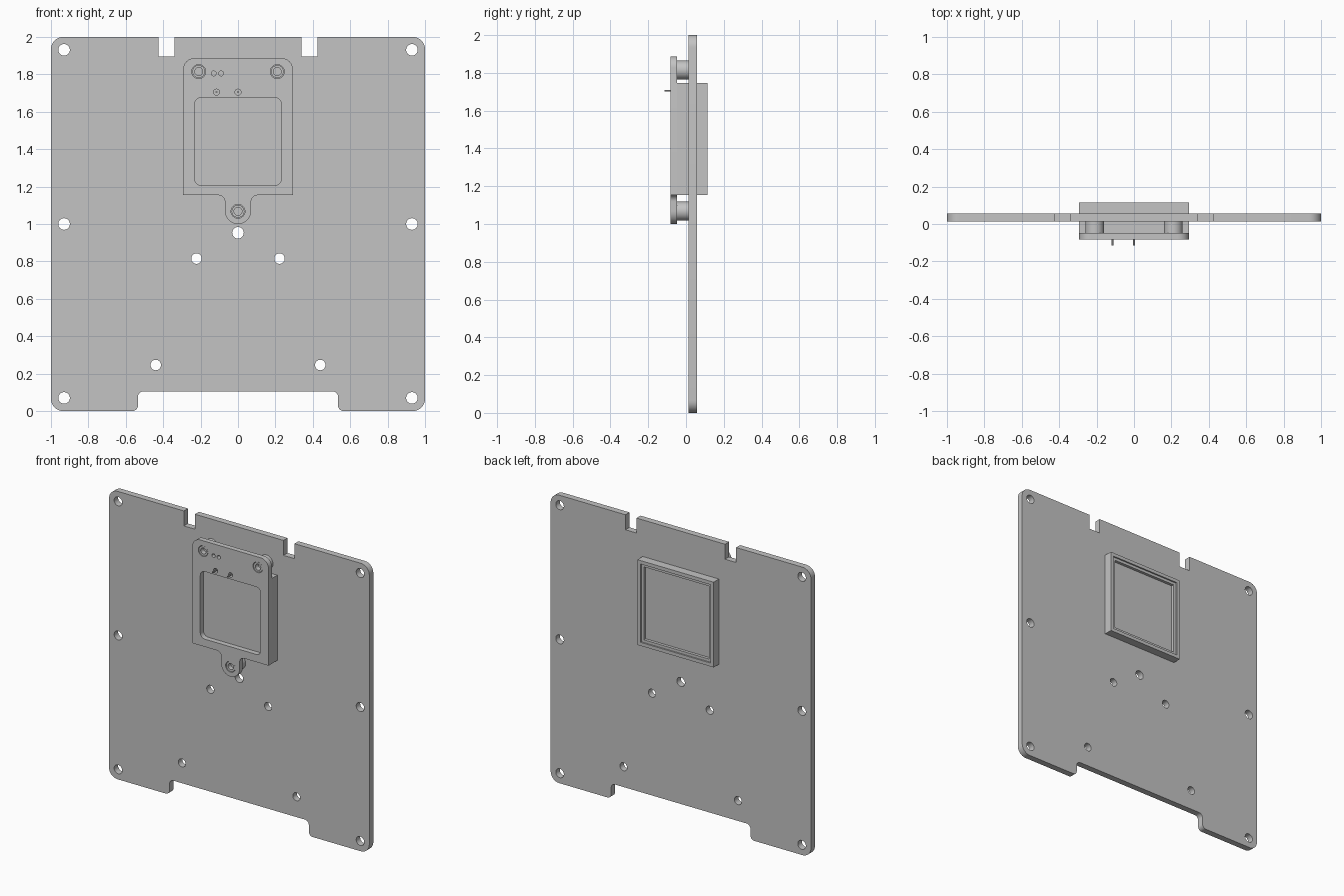
import bpy, math
from mathutils import Vector, Matrix

cube = bpy.data.objects.get("Cube")
if cube:
    bpy.data.objects.remove(cube, do_unlink=True)

grey = bpy.data.materials.new("light grey")
grey.use_nodes = True
tone = (0.553, 0.553, 0.553, 1)
grey.diffuse_color = tone
grey.node_tree.nodes["Principled BSDF"].inputs["Base Color"].default_value = tone


def rounded(corners, steps=8):
    """Outline of a polygon whose (x, z, radius) corners are filleted."""
    out = []
    for i, (x, z, r) in enumerate(corners):
        p = Vector((x, z))
        if r == 0:
            out.append(p)
            continue
        a = (Vector(corners[i - 1][:2]) - p).normalized()
        b = (Vector(corners[(i + 1) % len(corners)][:2]) - p).normalized()
        half = a.angle(b) / 2
        centre = p + (a + b).normalized() * r / math.sin(half)
        start = p + a * r / math.tan(half) - centre
        sweep = start.angle_signed(p + b * r / math.tan(half) - centre)
        for k in range(steps + 1):
            # angle_signed is clockwise, Matrix.Rotation is counter-clockwise
            out.append(centre + Matrix.Rotation(-sweep * k / steps, 2) @ start)
    return out


def rect(w, z0, z1, r=0):
    return rounded([(-w, z0, r), (w, z0, r), (w, z1, r), (-w, z1, r)])


def circle(x, z, r, n=28):
    return [Vector((x + r * math.cos(math.tau * k / n),
                    z + r * math.sin(math.tau * k / n))) for k in range(n)]


def slab(name, outlines, y0, y1):
    """Extrude an outline (followed by its holes) from y0 back to y1."""
    curve = bpy.data.curves.new(name, 'CURVE')
    curve.dimensions = '2D'
    curve.fill_mode = 'BOTH'
    curve.extrude = (y1 - y0) / 2
    for pts in outlines:
        s = curve.splines.new('POLY')
        s.points.add(len(pts) - 1)
        for sp, p in zip(s.points, pts):
            sp.co = (p.x, p.y, 0, 1)
        s.use_cyclic_u = True
    ob = bpy.data.objects.new(name, curve)
    bpy.context.collection.objects.link(ob)
    bpy.ops.object.select_all(action='DESELECT')
    ob.select_set(True)
    bpy.context.view_layer.objects.active = ob
    bpy.ops.object.convert(target='MESH')
    ob = bpy.context.object
    ob.name = name
    ob.data.transform(Matrix.Translation((0, (y0 + y1) / 2, 0))
                      @ Matrix.Rotation(math.pi / 2, 4, 'X'))
    ob.data.materials.clear()
    ob.data.materials.append(grey)
    bpy.ops.object.shade_smooth_by_angle(angle=math.radians(30))


# Depth levels, front to back
FLANGE, BODY, PLATE_F, PLATE_B, BACK = -0.083, -0.047, 0.013, 0.057, 0.115
FLOOR, LEDGE = 0.085, 0.105
LOW, HIGH, W = 1.154, 1.746, 0.293

# Mounting plate with notches, holes and an opening for the housing
half = [(.535, .105, .03), (.535, 0, .03), (1, 0, .065), (1, 2, .065),
        (.425, 2, 0), (.425, 1.896, 0), (.34, 1.896, 0), (.34, 2, 0)]
edge = rounded(half + [(-x, z, r) for x, z, r in reversed(half)])
holes = [circle(0, .953, .031)]
for s in (-1, 1):
    holes += [circle(s * .93, z, .031) for z in (.07, 1.0, 1.931)]
    holes += [circle(s * .222, .815, .028), circle(s * .44, .246, .028)]
slab("mounting_plate", [edge] + holes + [rect(W, LOW, HIGH)], PLATE_F, PLATE_B)

# Front flange with window and bottom tab
screws = [(-.21, 1.815), (.21, 1.815), (0, 1.068)]
pins = [(-.115, 1.705), (0, 1.705)]
side = [(.07, 1.0, .0695), (.07, LOW, .035), (W, LOW, 0), (W, 1.887, .06)]
flange = rounded(side + [(-x, z, r) for x, z, r in reversed(side)])
cuts = [rect(.232, 1.207, 1.676, .035)]
cuts += [circle(x, z, .037) for x, z in screws]
cuts += [circle(x, z, .016, 16) for x, z in pins]
cuts += [circle(x, 1.805, .013, 16) for x in (-.13, -.09)]
slab("front_flange", [flange] + cuts, FLANGE, BODY)

# Housing: solid core, inner ledge and outer rim
slab("housing_core", [rect(W, LOW, HIGH)], BODY, FLOOR)
slab("housing_ledge", [rect(W, LOW, HIGH), rect(W - .043, LOW + .043, HIGH - .043)],
     FLOOR, LEDGE)
slab("housing_rim", [rect(W, LOW, HIGH), rect(W - .024, LOW + .024, HIGH - .024)],
     LEDGE, BACK)

# Standoffs and hollow screws
for i, (x, z) in enumerate(screws):
    slab(f"standoff_{i + 1}", [circle(x, z, .05)], BODY, PLATE_F)
    slab(f"screw_{i + 1}", [circle(x, z, .034), circle(x, z, .021)],
         FLANGE + .003, BODY)

# Thin probe pins
for i, (x, z) in enumerate(pins):
    slab(f"probe_pin_{i + 1}", [circle(x, z, .005, 10)], -BACK, BODY)
